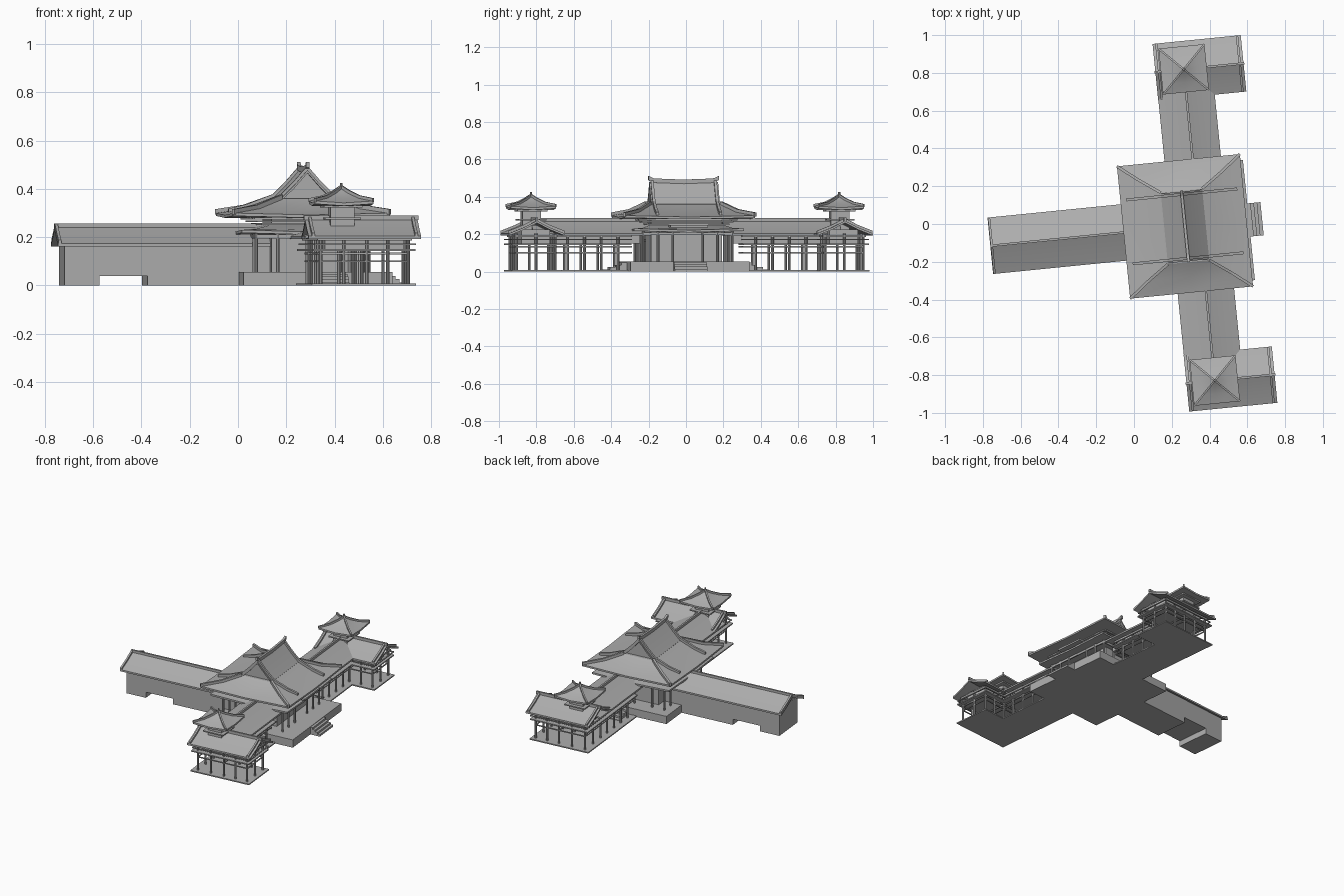
import bpy, bmesh, math
from mathutils import Vector, Matrix

cube = bpy.data.objects.get("Cube")
if cube:
    bpy.data.objects.remove(cube, do_unlink=True)

# The whole plan is turned slightly; parts are laid out with u = front, v = side
PLACE = Matrix.Translation((0.27, -0.0125, 0)) @ Matrix.Rotation(math.radians(5.7), 4, 'Z')

grey = bpy.data.materials.new("stone_grey")
grey.use_nodes = True
grey.diffuse_color = (0.42, 0.42, 0.42, 1)
grey.node_tree.nodes["Principled BSDF"].inputs["Base Color"].default_value = grey.diffuse_color


def finish(bm, name, smooth=False):
    bmesh.ops.recalc_face_normals(bm, faces=bm.faces)
    bm.transform(PLACE)
    mesh = bpy.data.meshes.new(name)
    bm.to_mesh(mesh)
    bm.free()
    mesh.materials.append(grey)
    ob = bpy.data.objects.new(name, mesh)
    bpy.context.collection.objects.link(ob)
    if smooth:
        bpy.ops.object.select_all(action='DESELECT')
        ob.select_set(True)
        bpy.context.view_layer.objects.active = ob
        bpy.ops.object.shade_smooth_by_angle(angle=math.radians(20))
    return ob


def add_box(bm, u0, u1, v0, v1, z0, z1):
    m = Matrix.Translation(((u0 + u1) / 2, (v0 + v1) / 2, (z0 + z1) / 2))
    bmesh.ops.create_cube(bm, size=1, matrix=m @ Matrix.Diagonal((u1 - u0, v1 - v0, z1 - z0, 1)))


def boxes(name, *dims):
    bm = bmesh.new()
    for d in dims:
        add_box(bm, *d)
    return finish(bm, name)


def frame(bm, u0, u1, v0, v1, z0, z1, t=0.008):
    """Four beams around a rectangle."""
    for u in (u0, u1):
        add_box(bm, u - t / 2, u + t / 2, v0, v1, z0, z1)
    for v in (v0, v1):
        add_box(bm, u0, u1, v - t / 2, v + t / 2, z0, z1)


def posts(name, spots, z0, z1, r=0.007):
    bm = bmesh.new()
    for u, v in spots:
        m = Matrix.Translation((u, v, (z0 + z1) / 2))
        bmesh.ops.create_cone(bm, cap_ends=True, segments=8, radius1=r, radius2=r,
                              depth=z1 - z0, matrix=m)
    return finish(bm, name)


def ridges(name, paths, w=0.012, h=0.014):
    """Square bars that follow each path along the roof."""
    bm = bmesh.new()
    for path in paths:
        pts = [Vector(p) for p in path]
        rows = []
        for i, p in enumerate(pts):
            d = pts[min(i + 1, len(pts) - 1)] - pts[max(i - 1, 0)]
            side = Vector((-d.y, d.x, 0)).normalized() * w / 2
            up = Vector((0, 0, h))
            rows.append([bm.verts.new(q) for q in (p - side - up * 0.4, p + side - up * 0.4,
                                                   p + side + up, p - side + up)])
        for a, b in zip(rows, rows[1:]):
            for k in range(4):
                bm.faces.new((a[k], a[k - 1], b[k - 1], b[k]))
        bm.faces.new(rows[0])
        bm.faces.new(rows[-1])
    return finish(bm, name)


def hip_roof(name, rings, cu=0, cv=0, lift=0.008, thick=0.012):
    """Loft rectangular rings (half u, half v, z), with lifted eave corners."""
    bm = bmesh.new()
    hu, hv, z = rings[0]
    rows = []
    for i, (a, b, z) in enumerate([(hu, hv, z - thick)] + rings):
        up = lift if i < 2 else 0
        grid = [(-1, -1), (0, -1), (1, -1), (1, 0), (1, 1), (0, 1), (-1, 1), (-1, 0)]
        rows.append([bm.verts.new((cu + a * s, cv + b * t, z + up * abs(s * t))) for s, t in grid])
    for a, b in zip(rows, rows[1:]):
        for k in range(8):
            bm.faces.new((a[k - 1], a[k], b[k], b[k - 1]))
    bm.faces.new(rows[0])
    bm.faces.new(rows[-1])
    return finish(bm, name, True)


def gable_roof(name, profile, start, end, centre, along_u, thick=0.012):
    """Sweep a mirrored slope profile (offset, z) along u or v."""
    top = [(-o, z) for o, z in reversed(profile[1:])] + profile
    loop = top + [(o, z - thick) for o, z in reversed(top)]
    bm = bmesh.new()

    def end_row(s):
        return [bm.verts.new((s, centre + o, z) if along_u else (centre + o, s, z)) for o, z in loop]
    a, b = end_row(start), end_row(end)
    n = len(loop)
    for k in range(n):
        bm.faces.new((a[k - 1], a[k], b[k], b[k - 1]))
    for row in (a, b):
        for k in range(n // 2 - 1):
            bm.faces.new((row[k], row[k + 1], row[n - 2 - k], row[n - 1 - k]))
    return finish(bm, name, True)


# Central hall: platform, front steps, core and surrounding posts
boxes("hall_platform", (-0.28, 0.34, -0.32, 0.32, 0, 0.055))
boxes("front_steps", *[(0.34, 0.41 - 0.0175 * i, -0.088, 0.088, 0.013 * i, 0.013 * (i + 1)) for i in range(4)])
boxes("hall_walls", (-0.15, 0.15, -0.19, 0.19, 0.055, 0.29))
edge_v = [-0.24, -0.16, -0.08, 0.08, 0.16, 0.24]
edge_u = [-0.22, -0.13, 0, 0.13, 0.22]
posts("hall_posts", [(s * 0.22, v) for s in (-1, 1) for v in edge_v]
      + [(u, s * 0.24) for s in (-1, 1) for u in edge_u[1:-1]], 0.055, 0.225)
bm = bmesh.new()
frame(bm, -0.22, 0.22, -0.24, 0.24, 0.195, 0.21)
for k, z in enumerate((0.25, 0.262, 0.274)):
    frame(bm, -0.19 - 0.02 * k, 0.19 + 0.02 * k, -0.22 - 0.02 * k, 0.22 + 0.02 * k, z, z + 0.008, 0.012)
finish(bm, "hall_beams_and_brackets")
hip_roof("lower_hall_roof", [(0.285, 0.295, 0.222), (0.22, 0.24, 0.234), (0.15, 0.19, 0.252)])
boxes("raised_front_canopy", (0.15, 0.305, -0.1, 0.1, 0.236, 0.248))

# Main hip-and-gable roof
main = [(0.327, 0.352, 0.292), (0.22, 0.268, 0.318), (0.11, 0.19, 0.36)]
hip_roof("main_roof", main)
gable = [(0, 0.478), (0.055, 0.415), (0.11, 0.361)]
gable_roof("upper_gable_roof", gable, -0.185, 0.185, 0, False)
bm = bmesh.new()
for v in (-0.17, 0.17):
    bm.faces.new([bm.verts.new((o, v, z)) for o, z in
                  ((-0.11, 0.355), (0.11, 0.355), (0.055, 0.41), (0, 0.47), (-0.055, 0.41))])
finish(bm, "gable_walls")
slope = [(0.0, 0.48), (0.055, 0.417), (0.11, 0.362), (0.22, 0.32), (0.295, 0.302)]
ridges("main_ridges",
       [[(0, -0.19, 0.496), (0, -0.16, 0.482), (0, 0, 0.476), (0, 0.16, 0.482), (0, 0.19, 0.496)]]
       + [[(s * o, t * 0.17, z) for o, z in slope] for s in (-1, 1) for t in (-1, 1)]
       + [[(s * a, t * b, z + 0.008 * (i == 0)) for i, (a, b, z) in enumerate(main)]
          for s in (-1, 1) for t in (-1, 1)], 0.015, 0.016)

# Side wings: corridor, end pavilion and turret, repeated on both sides
wing = [(0, 0.272), (0.07, 0.236), (0.15, 0.204)]
C, P = 0.076, 0.828
for s, side in ((1, "left"), (-1, "right")):
    def span(a, b):
        return tuple(sorted((s * a, s * b)))

    gable_roof(side + "_corridor_roof", wing, *span(0.2, P), C, False)
    gable_roof(side + "_pavilion_roof", wing, -0.075, 0.394, s * P, True)
    verges = [[(u, s * P + t * o, z) for o, z in wing] for u in (-0.055, 0.374) for t in (-1, 1)]
    ridges(side + "_wing_ridges", verges + [[(C, s * 0.25, 0.272), (C, s * P, 0.272)],
                                            [(-0.08, s * P, 0.276), (0.398, s * P, 0.276)]])
    boxes(side + "_wing_base", (-0.06, 0.21, *span(0.3, 0.96), 0, 0.008),
          (0.2, 0.375, *span(0.695, 0.96), 0, 0.008))
    boxes(side + "_side_steps", *[(0.0, 0.15, *span(0.32, 0.44 - 0.03 * i), 0.012 * i, 0.012 * (i + 1))
                                  for i in range(4)])
    boxes(side + "_upper_floor", (-0.055, 0.207, *span(0.3, 0.96), 0.142, 0.15),
          (0.2, 0.372, *span(0.695, 0.96), 0.142, 0.15))
    boxes(side + "_upper_walls", (0.0, 0.152, *span(0.25, 0.9), 0.15, 0.222),
          (0.0, 0.33, *span(0.75, 0.905), 0.15, 0.225))
    spots = [(u, s * v) for u in (-0.02, 0.172) for v in (0.37, 0.46, 0.55, 0.64)]
    spots += [(u, s * v) for u in (-0.02, 0.076, 0.172, 0.26, 0.345) for v in (0.725, 0.931)]
    spots += [(u, s * P) for u in (-0.02, 0.345)]
    posts(side + "_wing_posts", spots, 0, 0.205)
    bm = bmesh.new()
    for z, h, g in ((0.098, 0.006, 0), (0.128, 0.008, 0), (0.168, 0.006, 0.025), (0.186, 0.01, 0.01)):
        frame(bm, -0.02 - g, 0.172 + g, *span(0.3, 0.931 + g), z, z + h)
        frame(bm, -0.02 - g, 0.345 + g, *span(0.725 - g, 0.931 + g), z, z + h)
    finish(bm, side + "_wing_beams_and_rails")

    # Turret on the crossing
    top = [(0.122, 0.122, 0.342), (0.07, 0.07, 0.362), (0.03, 0.03, 0.383), (0.004, 0.004, 0.402)]
    boxes(side + "_turret_body", (C - 0.05, C + 0.05, s * P - 0.05, s * P + 0.05, 0.21, 0.345),
          (C - 0.075, C + 0.075, s * P - 0.075, s * P + 0.075, 0.274, 0.282),
          (C - 0.08, C + 0.08, s * P - 0.08, s * P + 0.08, 0.322, 0.332))
    hip_roof(side + "_turret_roof", top, C, s * P)
    ridges(side + "_turret_ridges", [[(C + a * i, s * P + a * j, z + 0.008 * (k == 0))
                                      for k, (a, _, z) in enumerate(top)]
                                     for i in (-1, 1) for j in (-1, 1)], 0.01, 0.011)
    posts(side + "_turret_finial", [(C, s * P)], 0.395, 0.425, 0.006)

# Rear corridor with a passage cut through its foot
boxes("rear_corridor_walls", (-1.005, -0.15, -0.12, 0.12, 0.04, 0.185),
      (-1.005, -0.86, -0.12, 0.12, 0, 0.04), (-0.66, -0.28, -0.12, 0.12, 0, 0.04))
tail = [(0, 0.243), (0.07, 0.208), (0.15, 0.174)]
gable_roof("rear_corridor_roof", tail, -1.036, -0.15, 0, True)
bm = bmesh.new()
bm.faces.new([bm.verts.new((-1.004, v, z)) for v, z in ((-0.12, 0.17), (0.12, 0.17), (0.07, 0.2), (0, 0.235), (-0.07, 0.2))])
finish(bm, "rear_gable_wall")
ridges("rear_corridor_ridges", [[(-1.036, 0, 0.243), (-0.15, 0, 0.243)]]
       + [[(-1.028, t * o, z) for o, z in tail] for t in (-1, 1)])
